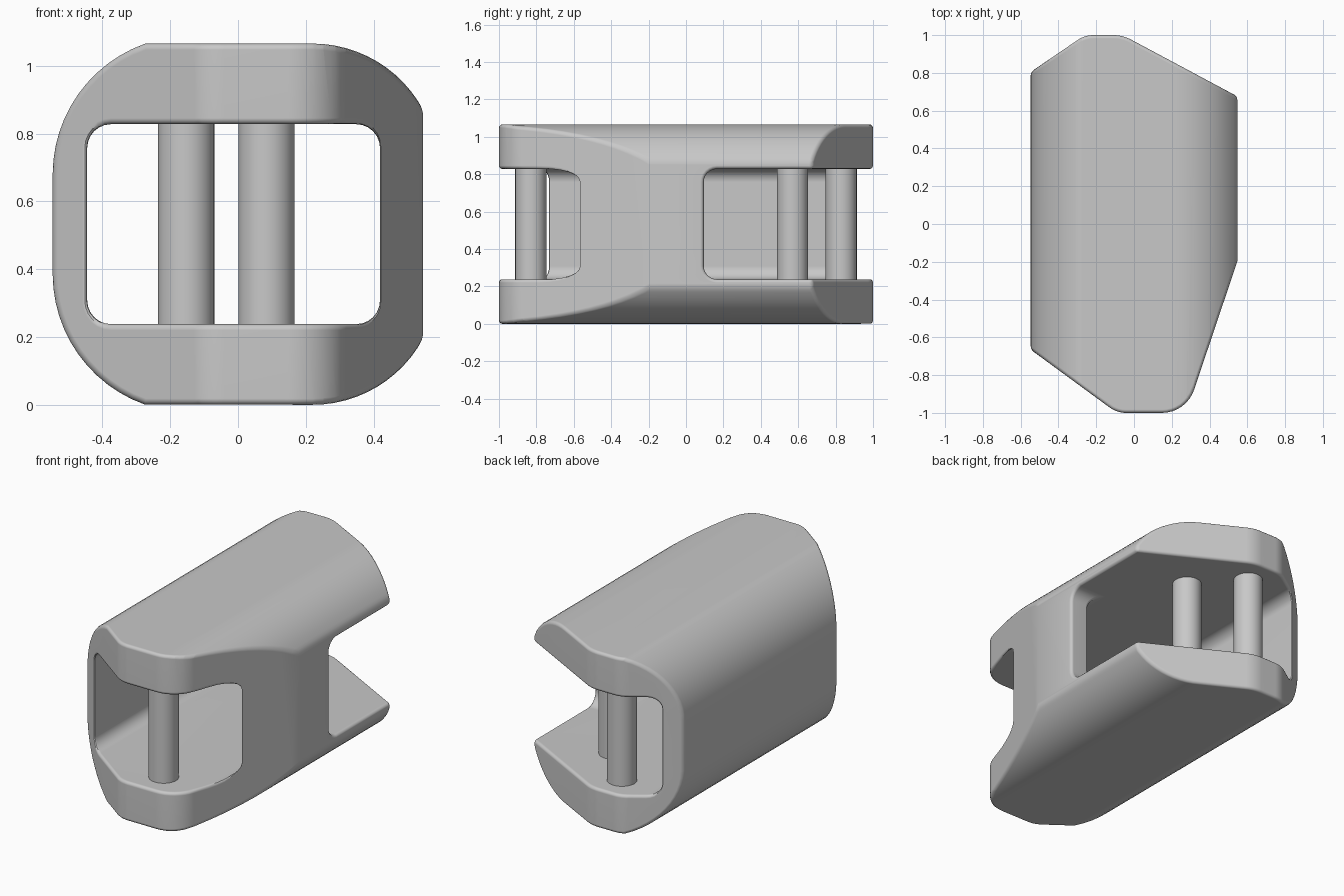
import bpy, bmesh
from math import cos, sin, tan, radians
from mathutils import Vector
from mathutils.bvhtree import BVHTree

cube = bpy.data.objects.get("Cube")
if cube:
    bpy.data.objects.remove(cube, do_unlink=True)

grey = bpy.data.materials.new("plain grey")
grey.use_nodes = True
grey.diffuse_color = (0.58, 0.58, 0.58, 1)
grey.node_tree.nodes["Principled BSDF"].inputs["Base Color"].default_value = (0.58, 0.58, 0.58, 1)

HEIGHT = 1.066
FLOOR, CEILING = 0.238, 0.828


def rounded(corners, n=8):
    """Closed outline from (u, v, radius) corners."""
    out = []
    for i, (u, v, r) in enumerate(corners):
        p = Vector((u, v))
        if r == 0:
            out.append(p)
            continue
        d1 = (Vector(corners[i - 1][:2]) - p).normalized()
        d2 = (Vector(corners[(i + 1) % len(corners)][:2]) - p).normalized()
        half = d1.angle(d2) / 2
        a, b = p + d1 * r / tan(half), p + d2 * r / tan(half)
        c = p + (d1 + d2).normalized() * r / sin(half)
        ray_a, ray_b = (a - c).normalized(), (b - c).normalized()
        out.append(a)
        out += [c + ray_a.slerp(ray_b, k / n) * r for k in range(1, n)]
        out.append(b)
    return out


def arc(cu, cv, r, start, end, n=12):
    angles = [radians(start + (end - start) * k / n) for k in range(n + 1)]
    return [Vector((cu + r * cos(a), cv + r * sin(a))) for a in angles]


def prism(name, outline, axis, low, high):
    """Extrude a 2D outline along one axis."""
    place = {"x": lambda u, v, w: (w, u, v),
             "y": lambda u, v, w: (u, w, v),
             "z": lambda u, v, w: (u, v, w)}[axis]
    bm = bmesh.new()
    ends = [[bm.verts.new(place(round(u, 5), round(v, 5), w)) for u, v in outline]
            for w in (low, high)]
    bm.faces.new(ends[0])
    bm.faces.new(ends[1])
    for i in range(len(outline)):
        bm.faces.new((ends[0][i - 1], ends[0][i], ends[1][i], ends[1][i - 1]))
    bmesh.ops.recalc_face_normals(bm, faces=bm.faces)
    mesh = bpy.data.meshes.new(name)
    bm.to_mesh(mesh)
    bm.free()
    obj = bpy.data.objects.new(name, mesh)
    bpy.context.collection.objects.link(obj)
    return obj


def activate(obj):
    bpy.ops.object.select_all(action="DESELECT")
    obj.select_set(True)
    bpy.context.view_layer.objects.active = obj


def combine(target, tool, operation):
    tool.hide_render = True
    activate(target)
    mod = target.modifiers.new("cut", "BOOLEAN")
    mod.operation, mod.solver, mod.object = operation, "EXACT", tool
    bpy.ops.object.modifier_apply(modifier=mod.name)
    bpy.data.objects.remove(tool, do_unlink=True)


# Body: rounded section along y, trimmed to the angled plan
upper = arc(0.22, 0.696, 0.37, 28, 90) + arc(-0.138, 0.68, 0.409, 109.5, 180)
lower = [Vector((u, HEIGHT - v)) for u, v in reversed(upper)]
body = prism("body", upper + lower, "y", -1.3, 1.3)
plan = prism("plan_trim", rounded([
    (-0.7, -0.553, 0), (-0.09, -1, 0.15), (0.277, -1, 0.18), (0.7, 0.256, 0),
    (0.7, 0.594, 0), (-0.06, 1, 0.2), (-0.26, 1, 0.15), (-0.7, 0.701, 0)]),
    "z", -0.3, 1.4)
combine(body, plan, "INTERSECT")


# Tunnel from front to back, and the opening on the left side
def slot(low, high):
    return rounded([(low, FLOOR, 0.07), (high, FLOOR, 0.07),
                    (high, CEILING, 0.07), (low, CEILING, 0.07)], 6)


combine(body, prism("tunnel", slot(-0.445, 0.419), "y", -1.4, 1.4), "DIFFERENCE")
combine(body, prism("side_opening", slot(0.095, 1.4), "x", 0, 0.9), "DIFFERENCE")

# Clean the cut surfaces
bm = bmesh.new()
bm.from_mesh(body.data)
bmesh.ops.remove_doubles(bm, verts=bm.verts, dist=0.0003)
bmesh.ops.dissolve_limit(bm, angle_limit=radians(0.5), verts=bm.verts, edges=bm.edges)
bmesh.ops.recalc_face_normals(bm, faces=bm.faces)
bm.to_mesh(body.data)
tree = BVHTree.FromBMesh(bm)
bm.free()

# Soft edges, at the widest size that stays close to the cut surface
activate(body)
for width in (0.018, 0.013, 0.007):
    bevel = body.modifiers.new("soft_edges", "BEVEL")
    bevel.width, bevel.segments = width, 3
    bevel.limit_method, bevel.angle_limit = "ANGLE", radians(24)
    bevel.use_clamp_overlap = False
    result = body.evaluated_get(bpy.context.evaluated_depsgraph_get())
    if all(tree.find_nearest(v.co)[3] < width for v in result.data.vertices):
        bpy.ops.object.modifier_apply(modifier=bevel.name)
        break
    body.modifiers.remove(bevel)

body.data.materials.clear()
body.data.materials.append(grey)
for face in body.data.polygons:
    face.material_index = 0
bpy.ops.object.shade_smooth_by_angle(angle=radians(35))
normals = body.modifiers.new("even_shading", "WEIGHTED_NORMAL")
normals.keep_sharp = True

# Upright pins between floor and ceiling
for name, x, y in (("front_pin", 0.084, -0.83), ("inner_back_pin", 0.084, 0.57),
                   ("outer_back_pin", -0.153, 0.83)):
    bpy.ops.mesh.primitive_cylinder_add(vertices=40, radius=0.083, depth=0.63,
                                        location=(x, y, HEIGHT / 2))
    pin = bpy.context.object
    pin.name = name
    pin.data.materials.append(grey)
    bpy.ops.object.shade_smooth_by_angle(angle=radians(35))
